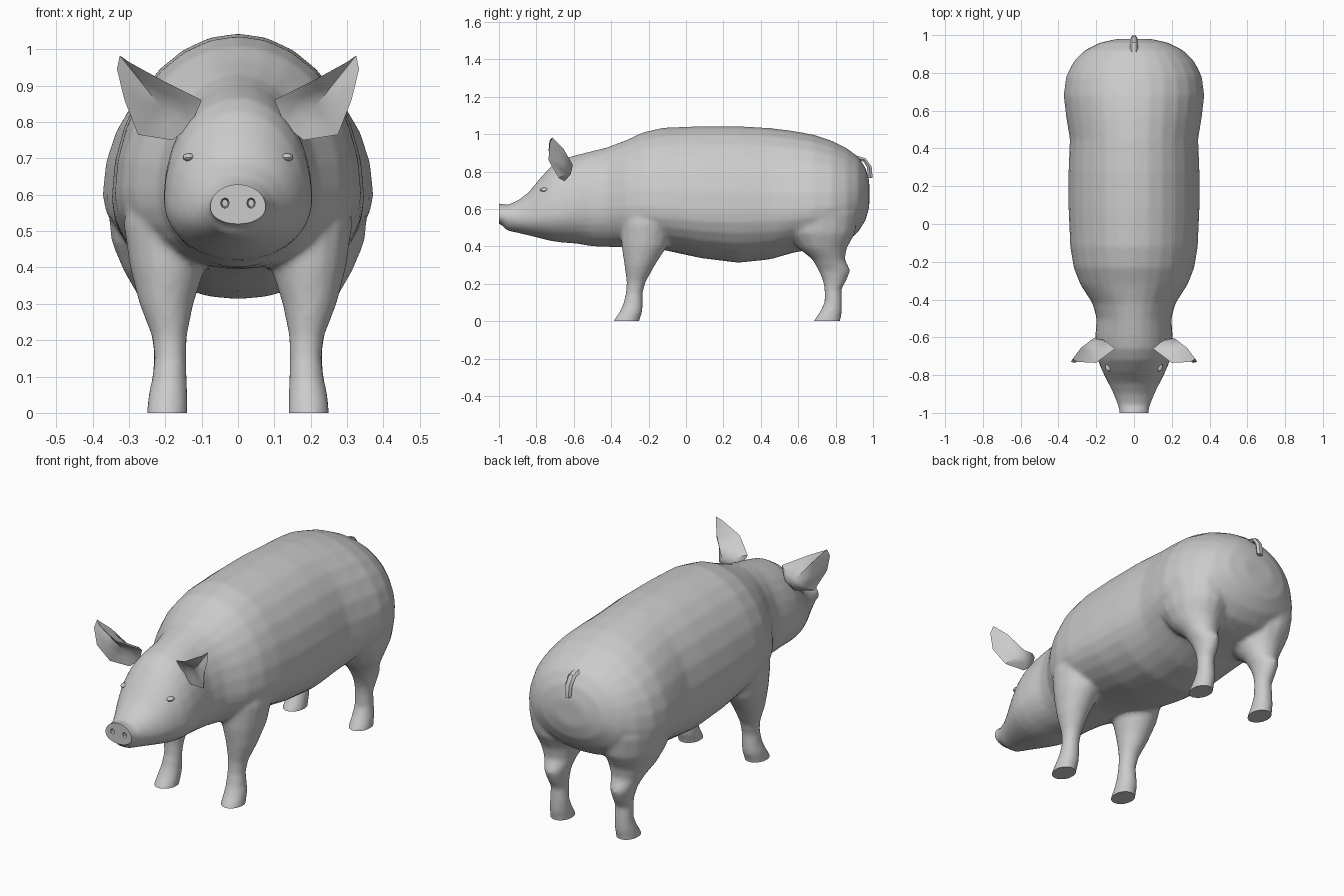
import bpy, bmesh, math
from mathutils import Vector

cube = bpy.data.objects.get("Cube")
if cube:
    bpy.data.objects.remove(cube)

hide = bpy.data.materials.new("grey hide")
hide.use_nodes = True
GREY = (0.6, 0.6, 0.6, 1)
hide.diffuse_color = GREY
hide.node_tree.nodes["Principled BSDF"].inputs["Base Color"].default_value = GREY


def make(name, bm, angle=35):
    bmesh.ops.recalc_face_normals(bm, faces=bm.faces[:])
    mesh = bpy.data.meshes.new(name)
    bm.to_mesh(mesh)
    bm.free()
    ob = bpy.data.objects.new(name, mesh)
    bpy.context.collection.objects.link(ob)
    mesh.materials.append(hide)
    shade(ob, angle)
    return ob


def shade(ob, angle):
    bpy.ops.object.select_all(action='DESELECT')
    ob.select_set(True)
    bpy.context.view_layer.objects.active = ob
    bpy.ops.object.shade_smooth_by_angle(angle=math.radians(angle))


def loft(bm, rings):
    """Skin a closed tube through equal-length rings of points."""
    loops = [[bm.verts.new(p) for p in ring] for ring in rings]
    n = len(loops[0])
    for a, b in zip(loops, loops[1:]):
        for i in range(n):
            j = (i + 1) % n
            bm.faces.new((a[i], a[j], b[j], b[i]))
    bm.faces.new(loops[0])
    bm.faces.new(loops[-1][::-1])


def circle(n):
    return [(math.cos(t), math.sin(t)) for t in (2 * math.pi * i / n for i in range(n))]


def body_ring(y, top, bottom, half, mid):
    return [(half * c, y, mid + s * ((top - mid) if s > 0 else (mid - bottom)))
            for c, s in circle(28)]


def leg_ring(side, z, y0, y1, x0, x1):
    return [(side * ((x0 + x1) / 2 + c * (x1 - x0) / 2), (y0 + y1) / 2 + s * (y1 - y0) / 2, z)
            for c, s in circle(16)]


# Body and head: y, top, bottom, half width, height of widest point
TRUNK = [
    (-1.05, .63, .525, .078, .565), (-.99, .63, .52, .078, .565), (-.96, .62, .485, .085, .56),
    (-.90, .645, .472, .108, .55), (-.84, .69, .458, .138, .55), (-.78, .765, .443, .168, .56),
    (-.72, .83, .428, .192, .57), (-.66, .868, .42, .204, .58), (-.59, .888, .415, .205, .59),
    (-.50, .91, .40, .198, .60), (-.42, .93, .397, .22, .61), (-.32, .968, .395, .285, .61),
    (-.23, 1.01, .395, .32, .61), (-.12, 1.035, .38, .338, .6), (.08, 1.043, .337, .347, .59),
    (.28, 1.043, .312, .347, .59), (.45, 1.033, .33, .34, .59), (.57, 1.018, .365, .36, .59),
    (.68, .998, .385, .373, .6), (.78, .965, .40, .36, .61), (.86, .925, .425, .32, .62),
    (.92, .88, .475, .26, .64), (.96, .82, .54, .18, .66), (.98, .75, .61, .09, .67)]
# Legs: z, back and front limits, inner and outer limits
FORE = [
    (-.05, -.39, -.25, .138, .252), (.0, -.39, -.25, .138, .252), (.05, -.355, -.232, .138, .247),
    (.09, -.337, -.23, .14, .238), (.15, -.322, -.232, .142, .23), (.21, -.318, -.215, .14, .237),
    (.30, -.33, -.165, .122, .272), (.40, -.345, -.10, .09, .298), (.52, -.35, -.07, .07, .315),
    (.68, -.30, -.11, .10, .29)]
HIND = [
    (-.05, .68, .825, .138, .248), (.0, .68, .825, .138, .248), (.05, .715, .835, .14, .242),
    (.10, .74, .835, .142, .235), (.17, .74, .832, .145, .232), (.22, .73, .86, .142, .24),
    (.27, .708, .88, .135, .252), (.33, .675, .85, .115, .28), (.39, .60, .86, .085, .315),
    (.47, .53, .905, .06, .348), (.58, .52, .92, .08, .36), (.72, .58, .88, .12, .31)]

bm = bmesh.new()
loft(bm, [body_ring(*r) for r in TRUNK])
for side in (1, -1):
    for leg in (FORE, HIND):
        loft(bm, [leg_ring(side, *r) for r in leg])
body = make("body", bm)

# Fuse the limbs into one smooth skin
remesh = body.modifiers.new("fuse", 'REMESH')
remesh.mode = 'VOXEL'
remesh.voxel_size = 0.012
smooth = body.modifiers.new("soften", 'SMOOTH')
smooth.factor, smooth.iterations = 0.5, 7
bm = bmesh.new()
bm.from_object(body, bpy.context.evaluated_depsgraph_get())
body.modifiers.clear()

# Trim flat soles and a flat snout disc
for point, normal in (((0, 0, 0), (0, 0, -1)), ((0, -1, 0), (0, -1, 0))):
    cut = bmesh.ops.bisect_plane(bm, geom=bm.verts[:] + bm.edges[:] + bm.faces[:],
                                 plane_co=point, plane_no=normal, clear_outer=True)
    rim = [e for e in cut["geom_cut"] if isinstance(e, bmesh.types.BMEdge)]
    bmesh.ops.holes_fill(bm, edges=rim, sides=0)
bm.to_mesh(body.data)
bm.free()
shade(body, 35)

# Nostril hollows
bm = bmesh.new()
for side in (1, -1):
    loft(bm, [[(side * (.036 + c * .014 * k), y, .577 + s * .017 * k) for c, s in circle(8)]
              for y, k in ((-1.02, 1), (-.965, .6))])
cutter = make("nostril_cutter", bm)
hollow = body.modifiers.new("nostrils", 'BOOLEAN')
hollow.operation, hollow.object, hollow.solver = 'DIFFERENCE', cutter, 'EXACT'
bpy.context.view_layer.objects.active = body
bpy.ops.object.modifier_apply(modifier="nostrils")
bpy.data.objects.remove(cutter)
shade(body, 35)

# Ears: cupped leaves with a rounded back
EAR = [(.10, -.66, .86), (.20, -.735, .91), (.30, -.73, .965), (.325, -.715, .983),
       (.333, -.73, .945), (.312, -.735, .86), (.275, -.68, .765), (.18, -.65, .75), (.13, -.64, .79)]
for name, side in (("left_ear", 1), ("right_ear", -1)):
    bm = bmesh.new()
    outline = [Vector((side * x, y, z)) for x, y, z in EAR]
    rim = [bm.verts.new(p) for p in outline]
    for centre, scale, push in ((Vector((side * .215, -.672, .845)), .55, .0),
                                (Vector((side * .215, -.605, .835)), .6, .015)):
        inner = [bm.verts.new(centre.lerp(p, scale) + Vector((0, push, 0))) for p in outline]
        hub = bm.verts.new(centre)
        for i in range(len(rim)):
            j = (i + 1) % len(rim)
            bm.faces.new((rim[i], rim[j], inner[j], inner[i]))
            bm.faces.new((inner[i], inner[j], hub))
    make(name, bm, 50)

# Eyelids
for name, side in (("left_eye", 1), ("right_eye", -1)):
    bm = bmesh.new()
    bmesh.ops.create_uvsphere(bm, u_segments=12, v_segments=8, radius=1)
    for v in bm.verts:
        v.co = Vector((side * .135 + v.co.x * .017, -.757 + v.co.y * .024, .703 + v.co.z * .011))
    make(name, bm)

# Tail: short stub hanging over the rump
bm = bmesh.new()
loft(bm, [[(c * w, y + s * d * up, z + s * d * (1 - up)) for c, s in circle(6)]
          for y, z, w, d, up in ((.90, .875, .022, .016, 0), (.955, .862, .022, .016, .4),
                                 (.98, .825, .02, .016, .9), (.986, .765, .017, .014, 1))])
make("tail", bm)
